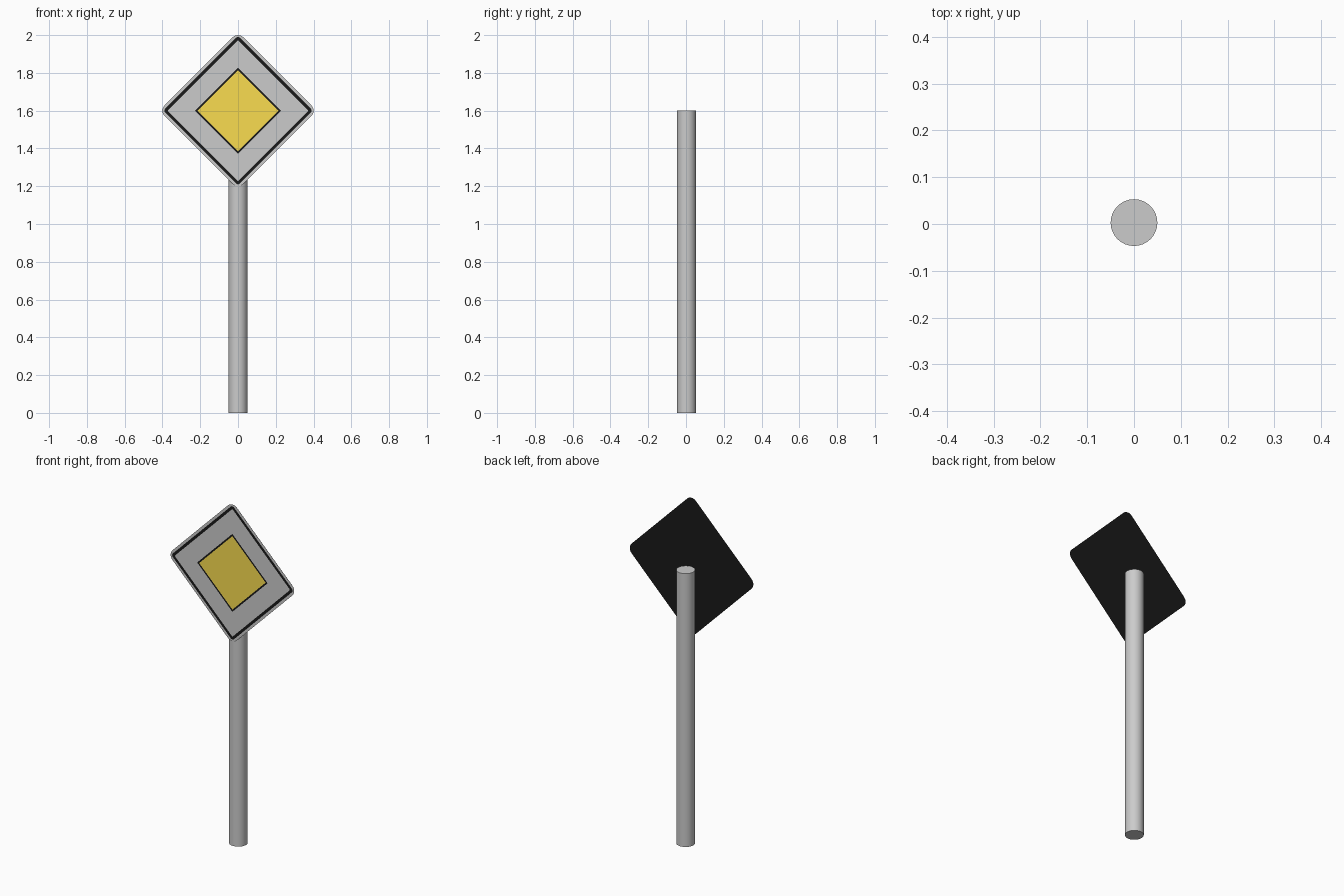
import bpy, bmesh, math

if "Cube" in bpy.data.objects:
    bpy.data.objects.remove(bpy.data.objects["Cube"])

CENTRE_Z = 1.6
FRONT_Y = -0.052
BACK_Y = -0.051


def material(name, rgb):
    mat = bpy.data.materials.new(name)
    mat.diffuse_color = (*rgb, 1)
    mat.use_nodes = True
    mat.node_tree.nodes["Principled BSDF"].inputs["Base Color"].default_value = mat.diffuse_color
    return mat


black = material("black", (0.01, 0.01, 0.01))
yellow = material("yellow", (0.95, 0.72, 0.08))


def diamond(half, radius, steps=6):
    """Rounded diamond outline, counter-clockwise seen from the front."""
    pts = []
    for k in range(4):
        mid = k * math.pi / 2
        d = half - radius * math.sqrt(2)
        for i in range(steps + 1):
            a = mid - math.pi / 4 + i * math.pi / 2 / steps
            pts.append((d * math.cos(mid) + radius * math.cos(a),
                        d * math.sin(mid) + radius * math.sin(a)))
    return pts


def panel(name, outer, inner=None, mat=None, y=FRONT_Y, flip=False):
    """Flat plate, or a flat ring when an inner outline is given."""
    bm = bmesh.new()
    loops = [[bm.verts.new((x, y, CENTRE_Z + z)) for x, z in diamond(*o)]
             for o in (outer, inner) if o]
    if inner:
        a, b = loops
        for i in range(len(a)):
            j = (i + 1) % len(a)
            bm.faces.new((a[i], a[j], b[j], b[i]))
    else:
        bm.faces.new(loops[0][::-1] if flip else loops[0])
    mesh = bpy.data.meshes.new(name)
    bm.to_mesh(mesh)
    bm.free()
    if mat:
        mesh.materials.append(mat)
    obj = bpy.data.objects.new(name, mesh)
    bpy.context.collection.objects.link(obj)


# Outlines as (half diagonal, corner radius), from the rim inwards
rim = (0.4166, 0.04)
line_out = (0.396, 0.015)
line_in = (0.374, 0.006)
centre_out = (0.228, 0.001)
centre_in = (0.215, 0.001)

# Sign face
panel("sign_rim", rim, line_out)
panel("sign_border_line", line_out, line_in, black)
panel("sign_field", line_in, centre_out)
panel("sign_centre_outline", centre_out, centre_in, black)
panel("sign_centre", centre_in, mat=yellow)

# Sign back
panel("sign_back", rim, mat=black, y=BACK_Y, flip=True)

# Pole
bpy.ops.mesh.primitive_cylinder_add(vertices=32, radius=0.05, depth=1.6,
                                    location=(0, 0.003, 0.8))
pole = bpy.context.object
pole.name = "pole"
bpy.ops.object.shade_smooth_by_angle()
